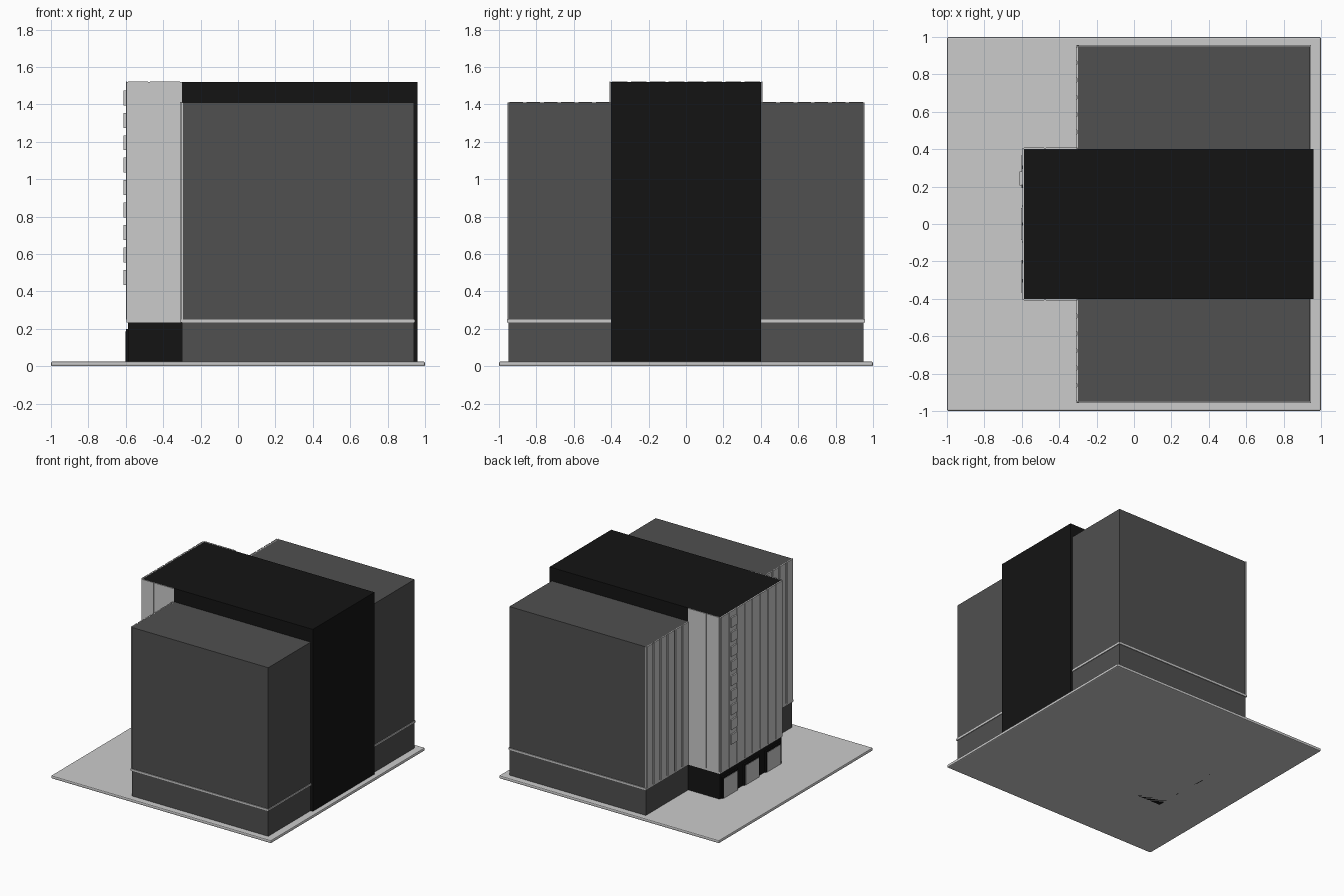
import bpy, bmesh

if "Cube" in bpy.data.objects:
    bpy.data.objects.remove(bpy.data.objects["Cube"])


def material(name, v):
    m = bpy.data.materials.new(name)
    m.diffuse_color = (v, v, v, 1)
    m.use_nodes = True
    m.node_tree.nodes["Principled BSDF"].inputs["Base Color"].default_value = m.diffuse_color
    return m


charcoal = material("charcoal", 0.08)
black = material("black", 0.007)


def boxes(name, specs, mat=None):
    """One object made of axis-aligned boxes (x0, x1, y0, y1, z0, z1)."""
    bm = bmesh.new()
    for x0, x1, y0, y1, z0, z1 in specs:
        y0, y1 = min(y0, y1), max(y0, y1)
        for v in bmesh.ops.create_cube(bm, size=1)["verts"]:
            v.co = (x1 if v.co.x > 0 else x0,
                    y1 if v.co.y > 0 else y0,
                    z1 if v.co.z > 0 else z0)
    me = bpy.data.meshes.new(name)
    bm.to_mesh(me)
    bm.free()
    ob = bpy.data.objects.new(name, me)
    bpy.context.collection.objects.link(ob)
    if mat:
        me.materials.append(mat)
    return ob


def strips(y0, y1, n, gap, x0, x1, z0, z1):
    """Vertical facade strips evenly spread along y."""
    step = (y1 - y0) / n
    return [(x0, x1, y0 + i * step + gap / 2, y0 + (i + 1) * step - gap / 2, z0, z1)
            for i in range(n)]


# Paving slab with softened rim
slab = boxes("ground_slab", [(-1, 1, -1, 1, 0, 0.025)])
bev = slab.modifiers.new("rim", 'BEVEL')
bev.width = 0.008
bev.segments = 2

# Central tower
boxes("tower_body", [(-0.588, 0.96, -0.4, 0.4, 0, 1.52)], black)

# Grey cladding around the front part of the tower
clad = [(-0.595, -0.587, -0.405, 0.405, 0.235, 1.52)]
clad += strips(-0.405, 0.405, 8, 0.018, -0.60, -0.594, 0.25, 1.522)
for s in (-1, 1):
    clad.append((-0.595, -0.30, s * 0.399, s * 0.405, 0.235, 1.52))
    clad.append((-0.588, -0.482, s * 0.404, s * 0.409, 0.253, 1.522))
    clad.append((-0.47, -0.31, s * 0.404, s * 0.409, 0.253, 1.522))
boxes("tower_cladding", clad)

# Entrances: black frames with grey door leaves
frames, doors = [], []
for y in (-0.28, 0, 0.28):
    frames.append((-0.60, -0.58, y - 0.10, y + 0.10, 0, 0.20))
    doors.append((-0.603, -0.595, y - 0.085, y + 0.085, 0.02, 0.185))
boxes("entrance_frames", frames, black)
boxes("entrance_doors", doors)

# Plain blank tiles in a vertical row on the tower front
boxes("sign_tiles", [(-0.611, -0.599, 0.205, 0.28, 0.435 + 0.12 * i, 0.515 + 0.12 * i)
                     for i in range(9)])

# Side wings with ledges and striped fronts
for s, side in ((-1, "front"), (1, "back")):
    boxes(side + "_wing", [(-0.30, 0.94, s * 0.39, s * 0.95, 0.01, 1.41)], charcoal)
    boxes(side + "_wing_ledge", [(-0.308, 0.946, s * 0.39, s * 0.956, 0.235, 0.25)])
    a, b = sorted((s * 0.40, s * 0.955))
    boxes(side + "_wing_cladding",
          [(-0.304, -0.295, a, b, 0.24, 1.41)]
          + strips(a, b, 6, 0.02, -0.31, -0.303, 0.25, 1.412))
